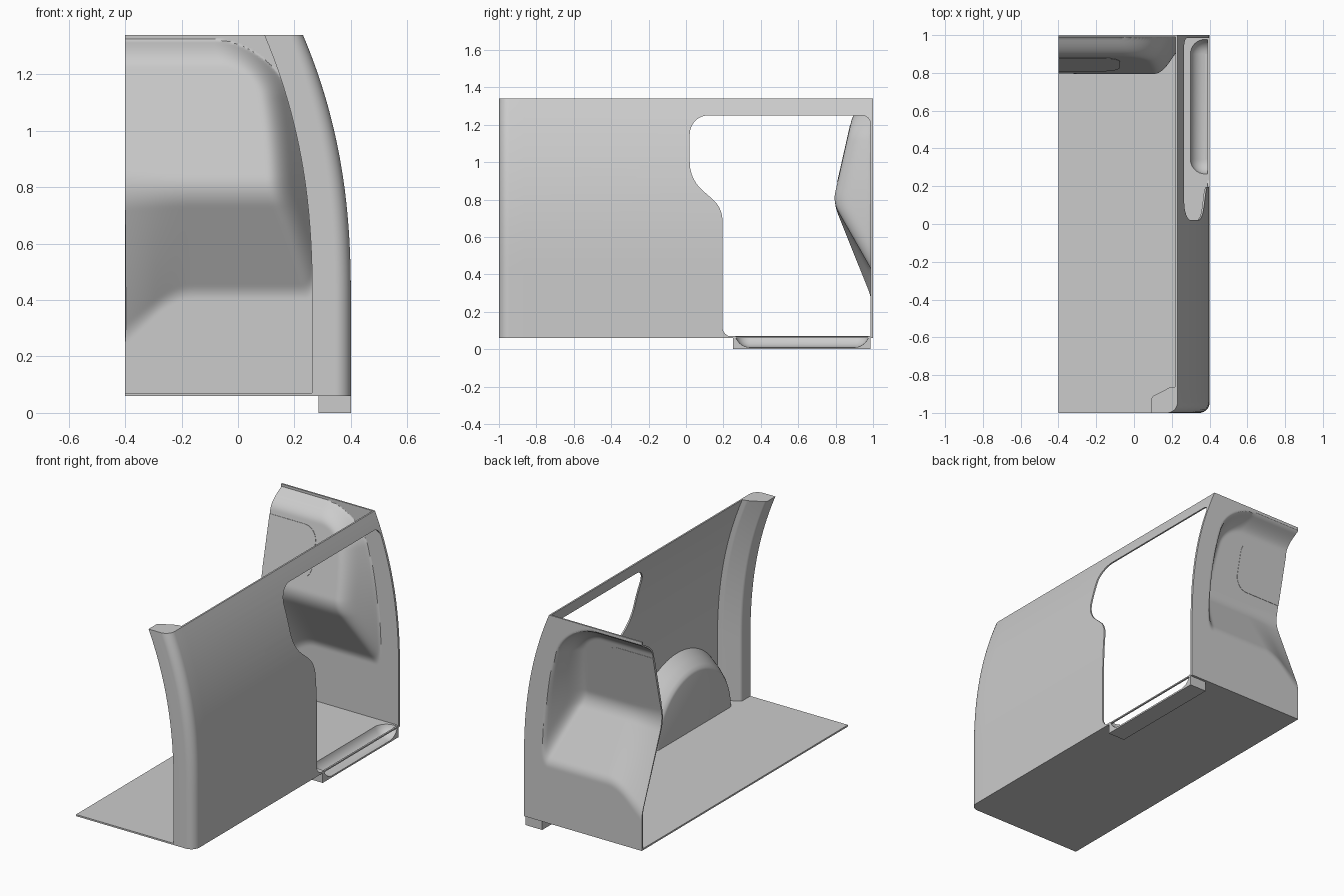
import bpy, math
from mathutils import Vector

if "Cube" in bpy.data.objects:
    bpy.data.objects.remove(bpy.data.objects["Cube"])

FLOOR, TOP = 0.06, 1.34


def side_x(z):
    """Outer side contour: vertical below, leaning inward above."""
    return 0.4 - 0.17 * max(0.0, (z - 0.4) / 0.94) ** 2.35


def make(name, verts, faces, smooth=True):
    me = bpy.data.meshes.new(name)
    me.from_pydata([tuple(v) for v in verts], [], faces)
    ob = bpy.data.objects.new(name, me)
    bpy.context.collection.objects.link(ob)
    activate(ob)
    if smooth:
        bpy.ops.object.shade_smooth_by_angle(angle=math.radians(32))
    return ob


def activate(ob):
    bpy.ops.object.select_all(action='DESELECT')
    ob.select_set(True)
    bpy.context.view_layer.objects.active = ob


def loft(name, rings, caps=True):
    """Skin a list of closed rings with equal vertex counts."""
    n = len(rings[0])
    verts = [v for r in rings for v in r]
    faces = [(k * n + i, k * n + (i + 1) % n, (k + 1) * n + (i + 1) % n, (k + 1) * n + i)
             for k in range(len(rings) - 1) for i in range(n)]
    if caps:
        faces += [tuple(range(n))[::-1], tuple(range(len(verts) - n, len(verts)))]
    ob = make(name, verts, faces, False)
    bpy.ops.object.mode_set(mode='EDIT')
    bpy.ops.mesh.select_all(action='SELECT')
    bpy.ops.mesh.normals_make_consistent(inside=False)
    bpy.ops.object.mode_set(mode='OBJECT')
    bpy.ops.object.shade_smooth_by_angle(angle=math.radians(32))
    return ob


def rounded(corners, seg=10):
    """Polygon with a fillet at each (u, v, radius) corner."""
    out = []
    for i, (u, v, r) in enumerate(corners):
        p = Vector((u, v))
        if r == 0:
            out.append(p)
            continue
        a = (Vector(corners[i - 1][:2]) - p).normalized()
        b = (Vector(corners[(i + 1) % len(corners)][:2]) - p).normalized()
        half = a.angle(b) / 2
        c = p + (a + b).normalized() * (r / math.sin(half))
        t0 = p + a * (r / math.tan(half)) - c
        t1 = p + b * (r / math.tan(half)) - c
        for k in range(seg + 1):
            out.append(c + t0.lerp(t1, k / seg).normalized() * r)
    return out


def box(name, lo, hi):
    return loft(name, [[(lo[0], lo[1], z), (hi[0], lo[1], z), (hi[0], hi[1], z), (lo[0], hi[1], z)]
                       for z in (lo[2], hi[2])])


def cut(ob, cutter):
    cutter.hide_render = True
    activate(ob)
    m = ob.modifiers.new("cut", 'BOOLEAN')
    m.operation, m.object, m.solver = 'DIFFERENCE', cutter, 'EXACT'
    bpy.ops.object.modifier_apply(modifier=m.name)
    bpy.data.objects.remove(cutter)
    bpy.ops.object.shade_smooth_by_angle(angle=math.radians(32))


levels = [FLOOR, 0.25, 0.4] + [0.4 + 0.94 * i / 24 for i in range(1, 25)]

# Side wall with door opening
profile = [(side_x(z), z) for z in levels] + [(side_x(z) - 0.01, z) for z in reversed(levels)]
wall = loft("side_wall", [[(x, y, z) for x, z in profile] for y in (-0.87, 1.0)])
door = rounded([(0.195, 0.068, 0.05), (0.195, 0.755, 0.15), (0.02, 0.91, 0.2),
                (0.02, 1.25, 0.1), (0.986, 1.25, 0.045), (0.986, 0.068, 0)])
cut(wall, loft("door_cutter", [[(x, p.x, p.y) for p in door] for x in (0.1, 0.6)]))

# Front pillar following the side contour
section = rounded([(0, -0.86, 0), (0, -1, 0.055), (-0.137, -1, 0),
                   (-0.137, -0.915, 0.02), (-0.04, -0.865, 0.03)], 8)
loft("front_pillar", [[(side_x(z) + p.x, p.y, z) for p in section] for z in levels])

# Floor notched for the step
plan = rounded([(-0.4, -1, 0), (0.399, -1, 0.055), (0.399, 0.25, 0), (0.29, 0.25, 0),
                (0.29, 0.985, 0), (0.399, 0.985, 0), (0.399, 1, 0), (-0.4, 1, 0)])
loft("floor", [[(p.x, p.y, z) for p in plan] for z in (FLOOR, 0.07)])

# Door step tray, open to the outside
step = box("door_step", (0.286, 0.25, 0), (0.4, 0.986, 0.07))
pocket = box("step_cutter", (0.296, 0.262, 0.01), (0.7, 0.98, 0.4))
bev = pocket.modifiers.new("round", 'BEVEL')
bev.width, bev.segments = 0.08, 8
bpy.ops.object.modifier_apply(modifier="round")
cut(step, pocket)


# Wheel arch tapering in from the wall
def arch_ring(x, r):
    return [(x, -0.47 - r * math.cos(math.pi * i / 40), FLOOR + 0.005 + r * math.sin(math.pi * i / 40))
            for i in range(41)]


loft("wheel_arch", [arch_ring(x, r) for x, r in
                    [(0.27, 0.345), (0.275, 0.358), (0.29, 0.373), (0.33, 0.402), (0.394, 0.44)]])


# Rear bulkhead with a bulge into the cabin
def smin(a, b, k):
    h = max(k - abs(a - b), 0) / k
    return min(a, b) - h * h * k / 4


def lean(z):
    return 0.205 - 0.225 * (z - 0.78)


def depth(x, z):
    e, t, R = side_x(z) - 0.13 - x, 1.315 - z, 0.2
    edge = R - math.hypot(R - e, R - t) if e < R and t < R else min(e, t)
    base = smin(0.43, 0.43 + (x + 0.23) * 0.88, 0.06)
    low = (z - base) * 0.2 / (0.78 - base)
    d = smin(lean(z), low, 0.04)
    d = smin(d, edge * 1.9, 0.07)
    return -smin(-d, 0, 0.015)


NX, NZ = 90, 140
verts = []
for i in range(NZ + 1):
    z = FLOOR + (TOP - FLOOR) * i / NZ
    for j in range(NX + 1):
        x = -0.4 + (side_x(z) + 0.4) * j / NX
        d = depth(x, z) if j < NX else 0
        verts.append((x, 1 - d, z))
W = NX + 1
faces = [(i * W + j, i * W + j + 1, (i + 1) * W + j + 1, (i + 1) * W + j)
         for i in range(NZ) for j in range(NX)]
bulkhead = make("rear_bulkhead", verts, faces)
sol = bulkhead.modifiers.new("thickness", 'SOLIDIFY')
sol.thickness, sol.offset = 0.01, 1
bpy.ops.object.modifier_apply(modifier="thickness")
bpy.ops.object.shade_smooth_by_angle(angle=math.radians(40))

# Window panel set in the bulkhead
pane = rounded([(-0.4, 0.895, 0), (-0.075, 0.895, 0.085), (-0.075, 1.2, 0.085), (-0.4, 1.2, 0)])
loft("bulkhead_window", [[(p.x, 1 - lean(p.y) + off, p.y) for p in pane] for off in (-0.0125, 0.002)])
